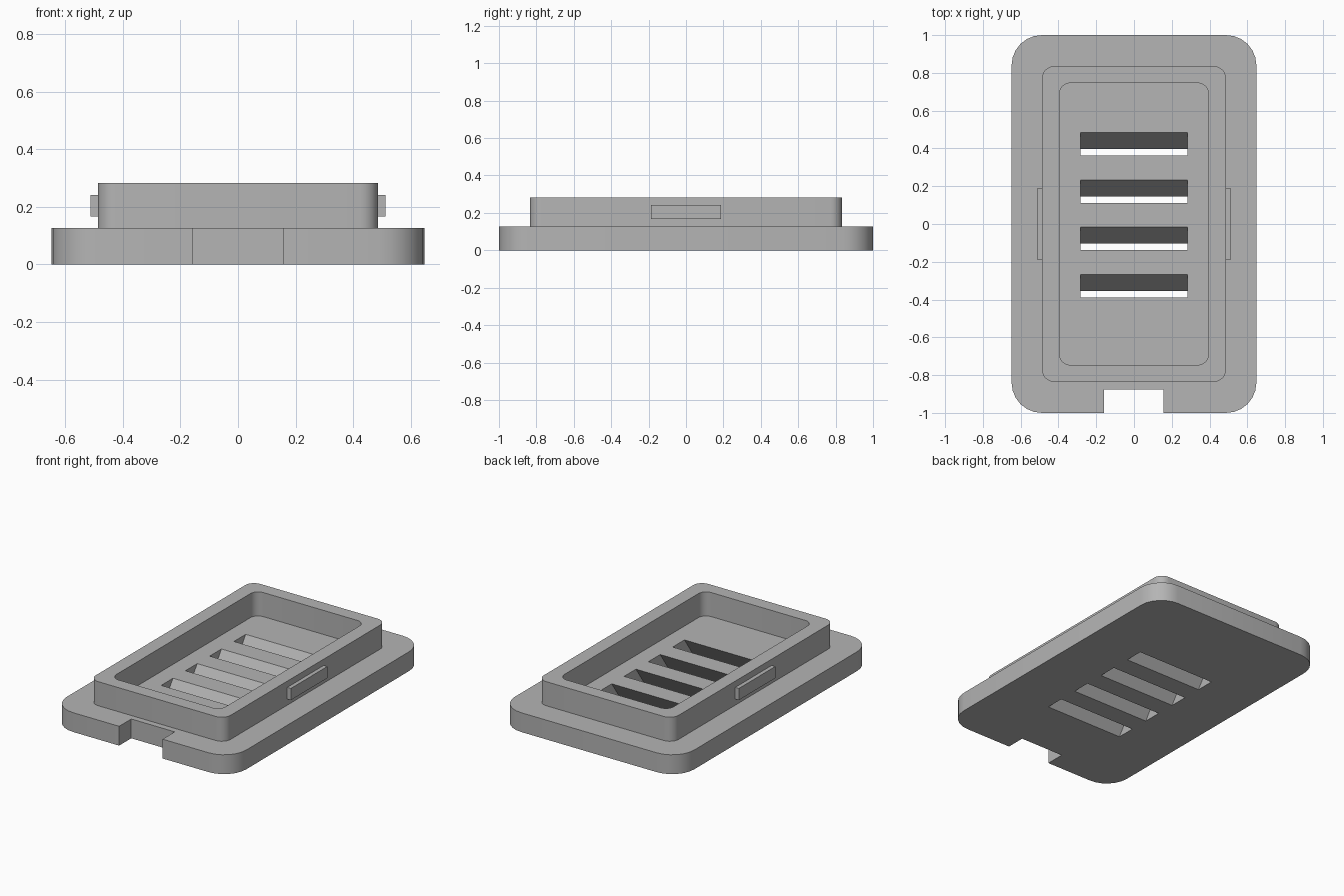
import bpy
import bmesh
from math import sin, cos, pi, tan, radians

cube = bpy.data.objects.get("Cube")
if cube:
    bpy.data.objects.remove(cube, do_unlink=True)

grey = bpy.data.materials.new("plain grey")
grey.use_nodes = True
GREY = (0.46, 0.46, 0.46, 1)
grey.diffuse_color = GREY
grey.node_tree.nodes["Principled BSDF"].inputs["Base Color"].default_value = GREY

BASE_TOP, RIM_TOP = 0.126, 0.283


def outline(hx, hy, r, steps=6):
    """Rounded rectangle, counter-clockwise."""
    pts = []
    for q, (sx, sy) in enumerate([(1, 1), (-1, 1), (-1, -1), (1, -1)]):
        for i in range(steps + 1):
            a = (q + i / steps) * pi / 2
            pts.append((sx * (hx - r) + r * cos(a), sy * (hy - r) + r * sin(a)))
    return pts


def loop(bm, pts, z):
    return [bm.verts.new((x, y, z)) for x, y in pts]


def bridge(bm, a, b):
    n = len(a)
    for i in range(n):
        j = (i + 1) % n
        bm.faces.new((a[i], a[j], b[j], b[i]))


def finish(bm, name):
    bmesh.ops.recalc_face_normals(bm, faces=bm.faces)
    mesh = bpy.data.meshes.new(name)
    bm.to_mesh(mesh)
    bm.free()
    mesh.materials.append(grey)
    obj = bpy.data.objects.new(name, mesh)
    bpy.context.collection.objects.link(obj)
    return obj


def prism(bm, pts, z0, z1, shift=0):
    """Closed prism whose top is moved by shift along y."""
    low = loop(bm, pts, z0)
    high = loop(bm, [(x, y + shift) for x, y in pts], z1)
    bridge(bm, low, high)
    bm.faces.new(low)
    bm.faces.new(high)


def rect(x0, x1, y0, y1):
    return [(x0, y0), (x1, y0), (x1, y1), (x0, y1)]


# Base plate
bm = bmesh.new()
prism(bm, outline(0.648, 1.0, 0.16), 0, BASE_TOP)
base = finish(bm, "base_plate")

# Cutter: four slanted vent slots and the front notch
bm = bmesh.new()
margin = 0.05
lean = tan(radians(34.7))
for i in range(4):
    y = 0.379 - 0.25 * i
    drop = lean * (BASE_TOP / 2 + margin)
    prism(bm, rect(-0.283, 0.283, y - drop - 0.061, y - drop + 0.061),
          -margin, BASE_TOP + margin, 2 * drop)
prism(bm, rect(-0.158, 0.156, -1.2, -0.875), -margin, BASE_TOP + margin)
cutter = finish(bm, "slot_cutter")
cutter.hide_render = True

cut = base.modifiers.new("slots", 'BOOLEAN')
cut.operation = 'DIFFERENCE'
cut.solver = 'EXACT'
cut.object = cutter
bpy.context.view_layer.objects.active = base
bpy.ops.object.modifier_apply(modifier=cut.name)
bpy.data.objects.remove(cutter, do_unlink=True)

# Raised rim around the recess
bm = bmesh.new()
outer, inner = outline(0.487, 0.835, 0.063), outline(0.394, 0.746, 0.055)
rings = [loop(bm, p, z) for p, z in [(outer, BASE_TOP), (outer, RIM_TOP),
                                     (inner, RIM_TOP), (inner, BASE_TOP)]]
for a, b in zip(rings, rings[1:]):
    bridge(bm, a, b)
rim = finish(bm, "raised_rim")

# Snap tabs on both long sides
tabs = []
for side, name in [(1, "left_tab"), (-1, "right_tab")]:
    bm = bmesh.new()
    x0, x1 = sorted((side * 0.475, side * 0.513))
    prism(bm, rect(x0, x1, -0.188, 0.188), 0.166, 0.242)
    tabs.append(finish(bm, name))

# Smooth the rounded corners, keep the edges sharp
bpy.ops.object.select_all(action='DESELECT')
for obj in [base, rim] + tabs:
    obj.select_set(True)
bpy.context.view_layer.objects.active = base
bpy.ops.object.shade_smooth_by_angle(angle=radians(30))
